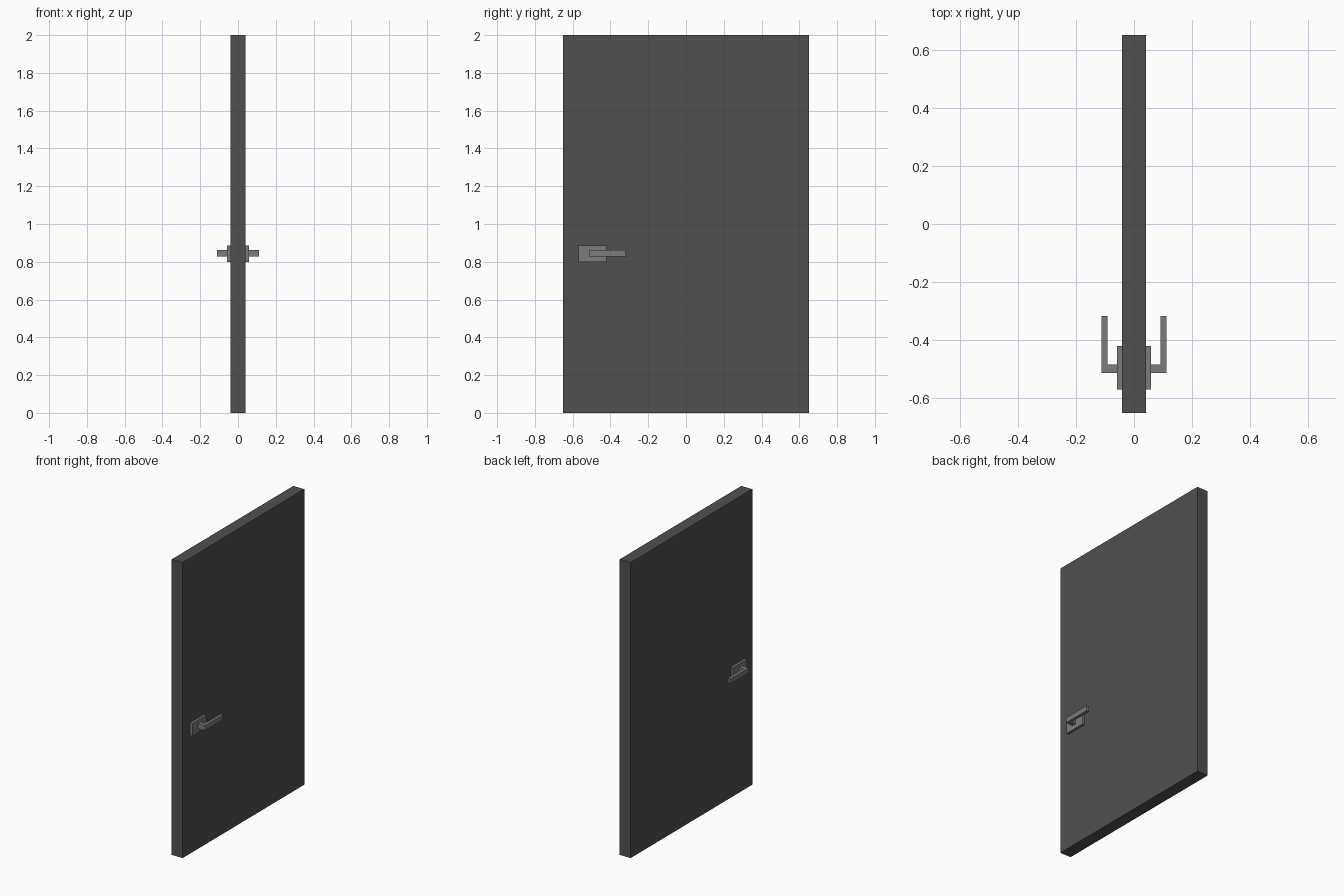
import bpy, bmesh

if "Cube" in bpy.data.objects:
    bpy.data.objects.remove(bpy.data.objects["Cube"])


def material(name, v):
    m = bpy.data.materials.new(name)
    m.diffuse_color = (v, v, v, 1)
    m.use_nodes = True
    m.node_tree.nodes["Principled BSDF"].inputs["Base Color"].default_value = m.diffuse_color
    return m


dark = material("dark grey", 0.08)
metal = material("handle grey", 0.2)


def prism(name, profile, z0, z1, mat):
    """Extrude an XY outline from z0 to z1."""
    bm = bmesh.new()
    face = bm.faces.new([bm.verts.new((x, y, z0)) for x, y in profile])
    up = bmesh.ops.extrude_face_region(bm, geom=[face])["geom"]
    bmesh.ops.translate(bm, vec=(0, 0, z1 - z0),
                        verts=[g for g in up if isinstance(g, bmesh.types.BMVert)])
    bmesh.ops.recalc_face_normals(bm, faces=bm.faces)
    me = bpy.data.meshes.new(name)
    bm.to_mesh(me)
    bm.free()
    me.materials.append(mat)
    ob = bpy.data.objects.new(name, me)
    bpy.context.collection.objects.link(ob)


def rect(x0, x1, y0, y1):
    return [(x0, y0), (x1, y0), (x1, y1), (x0, y1)]


# Door slab
prism("door_panel", rect(-0.041, 0.041, -0.65, 0.65), 0, 2, dark)

# Back plate and L-shaped lever on each face
for side, s in (("right", 1), ("left", -1)):
    plate = rect(0.041, 0.058, -0.57, -0.42)
    lever = [(0.058, -0.513), (0.111, -0.513), (0.111, -0.317),
             (0.091, -0.317), (0.091, -0.484), (0.058, -0.484)]
    prism(side + "_handle_plate", [(s * x, y) for x, y in plate], 0.798, 0.885, metal)
    prism(side + "_handle_lever", [(s * x, y) for x, y in lever], 0.828, 0.862, metal)
